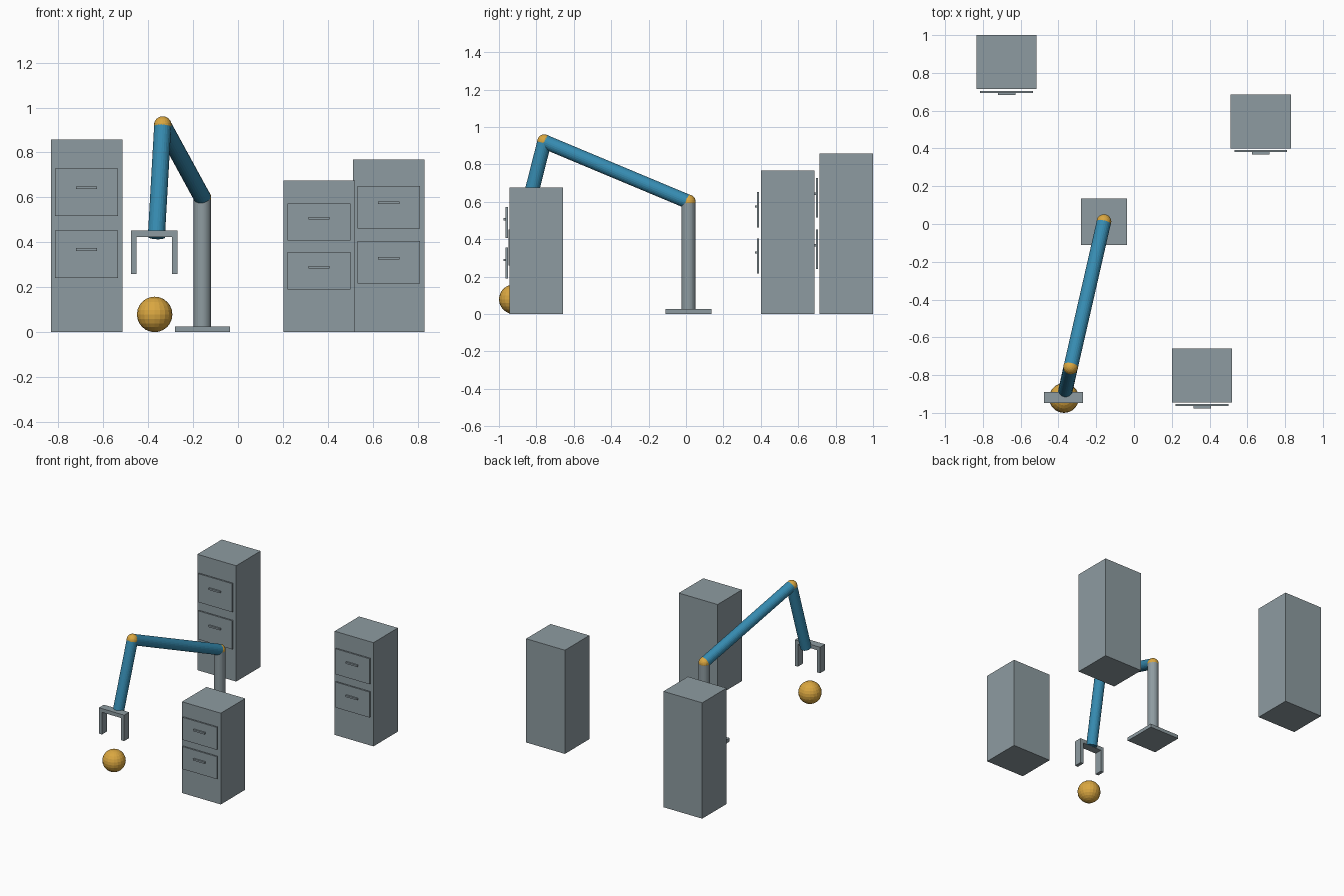
import bpy
from mathutils import Vector

if "Cube" in bpy.data.objects:
    bpy.data.objects.remove(bpy.data.objects["Cube"])


def material(name, rgb):
    m = bpy.data.materials.new(name)
    m.diffuse_color = (*rgb, 1)
    m.use_nodes = True
    m.node_tree.nodes["Principled BSDF"].inputs["Base Color"].default_value = m.diffuse_color
    return m


GREY = material("steel grey", (0.27, 0.33, 0.355))
BLUE = material("arm blue", (0.037, 0.26, 0.44))
GOLD = material("joint gold", (0.70, 0.385, 0.052))


def finish(name, mat):
    ob = bpy.context.object
    ob.name = name
    ob.data.materials.append(mat)
    return ob


def box(name, x, y, z, mat=GREY):
    """Box from (min, max) ranges on each axis."""
    bpy.ops.mesh.primitive_cube_add(size=1, location=[sum(r) / 2 for r in (x, y, z)])
    bpy.context.object.scale = [r[1] - r[0] for r in (x, y, z)]
    return finish(name, mat)


def rod(name, a, b, radius, mat):
    """Cylinder running between two points."""
    a, b = Vector(a), Vector(b)
    bpy.ops.mesh.primitive_cylinder_add(vertices=24, radius=radius, depth=(b - a).length,
                                        location=(a + b) / 2)
    bpy.context.object.rotation_euler = (b - a).to_track_quat('Z', 'Y').to_euler()
    return finish(name, mat)


def ball(name, centre, radius, segments=20, rings=12):
    bpy.ops.mesh.primitive_uv_sphere_add(segments=segments, ring_count=rings,
                                         radius=radius, location=centre)
    return finish(name, GOLD)


def cabinet(name, cx, front, h):
    """Two-drawer cabinet; drawer sizes follow the cabinet height."""
    box(name + "_body", (cx - 0.159, cx + 0.159), (front, front + 0.286), (0, h))
    for label, level in (("lower", 0.404), ("upper", 0.725)):
        z, half = level * h, 0.123 * h
        box(f"{name}_{label}_drawer", (cx - 0.14, cx + 0.14),
            (front - 0.020, front - 0.009), (z - half, z + half))
        hz = z + 0.0245 * h
        box(f"{name}_{label}_handle", (cx - 0.047, cx + 0.047),
            (front - 0.032, front - 0.018), (hz - 0.006, hz + 0.006))


# Cabinets
cabinet("tall_cabinet", -0.674, 0.714, 0.858)
cabinet("medium_cabinet", 0.671, 0.400, 0.768)
cabinet("short_cabinet", 0.361, -0.944, 0.676)

# Robot arm base and column
SHOULDER = (-0.159, 0.013, 0.60)
ELBOW = (-0.335, -0.757, 0.922)
WRIST = (-0.3635, -0.884, 0.423)
R = 0.038
box("arm_base", (-0.281, -0.036), (-0.110, 0.136), (0, 0.026))
rod("column", (-0.159, 0.013, 0.02), SHOULDER, R, GREY)

# Arm links and joints
rod("upper_arm", SHOULDER, ELBOW, R, BLUE)
rod("forearm", ELBOW, WRIST, R, BLUE)
ball("shoulder_joint", SHOULDER, 0.039)
ball("elbow_joint", ELBOW, 0.039)

# Gripper
GY = (-0.948, -0.890)
box("gripper_bar", (-0.476, -0.269), GY, (0.424, 0.452))
for side, x in (("left", -0.476), ("right", -0.2935)):
    box(f"gripper_{side}_finger", (x, x + 0.0245), GY, (0.26, 0.43))

# Ball to be picked up
ball("target_ball", (-0.371, -0.921, 0.079), 0.079)
